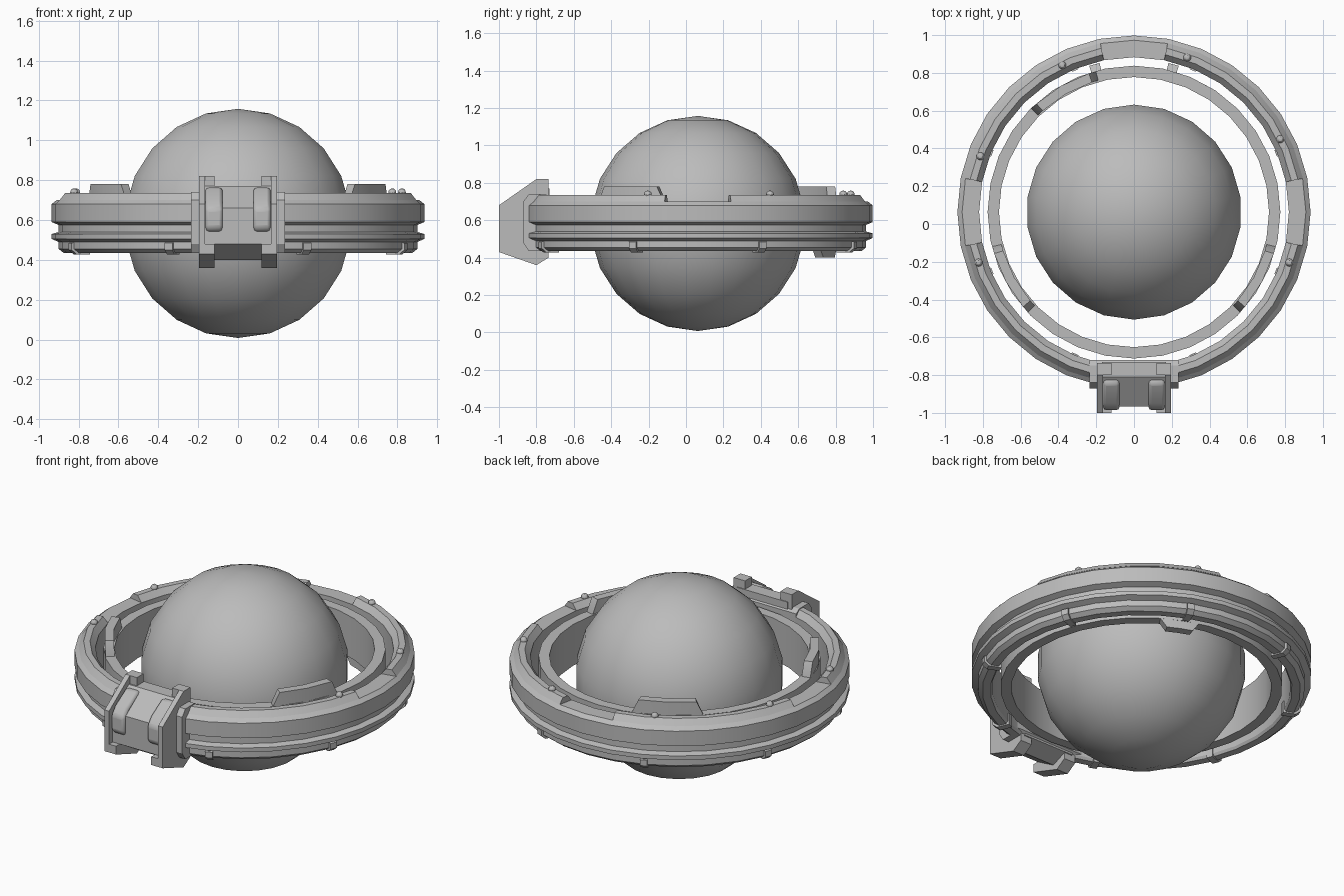
import bpy, bmesh, math
from mathutils import Matrix, Vector

if "Cube" in bpy.data.objects:
    bpy.data.objects.remove(bpy.data.objects["Cube"])

CY = 0.063  # ring and ball centre in y
grey = bpy.data.materials.new("grey")
grey.diffuse_color = (0.5, 0.5, 0.5, 1)
grey.use_nodes = True
grey.node_tree.nodes["Principled BSDF"].inputs["Base Color"].default_value = grey.diffuse_color


def finish(name, bm):
    bmesh.ops.recalc_face_normals(bm, faces=bm.faces)
    me = bpy.data.meshes.new(name)
    bm.to_mesh(me)
    bm.free()
    me.materials.append(grey)
    ob = bpy.data.objects.new(name, me)
    bpy.context.collection.objects.link(ob)
    return ob


def sweep(name, sections, closed):
    """Skin a list of equal point loops, capped unless closed."""
    bm = bmesh.new()
    loops = [[bm.verts.new(p) for p in s] for s in sections]
    n, m = len(loops), len(loops[0])
    for i in range(n if closed else n - 1):
        a, b = loops[i], loops[(i + 1) % n]
        for j in range(m):
            k = (j + 1) % m
            bm.faces.new((a[j], a[k], b[k], b[j]))
    if not closed:
        bm.faces.new(loops[0])
        bm.faces.new(loops[-1])
    return finish(name, bm)


def polar(r, deg, z):
    t = math.radians(deg)
    return (r * math.cos(t), CY + r * math.sin(t), z)


def ring(name, profile, steps=32):
    return sweep(name, [[polar(r, i * 360 / steps, z) for r, z in profile]
                        for i in range(steps)], True)


def arc(name, profile, a0, a1, steps):
    return sweep(name, [[polar(r, a0 + (a1 - a0) * i / steps, z) for r, z in profile]
                        for i in range(steps + 1)], False)


def prism(name, profile, x0, x1):
    """Side profile (y, z) extruded across x."""
    return sweep(name, [[(x, y, z) for y, z in profile] for x in (x0, x1)], False)


def rect(a0, a1, b0, b1):
    return [(a0, b0), (a1, b0), (a1, b1), (a0, b1)]


def tab(name, centre, half, r0, r1, base, tip, slope):
    """Curved trapezoid on the inner ring, narrower towards its tip."""
    secs = []
    for a, z in ((-half, base), (-half + slope, tip), (0, tip), (half - slope, tip), (half, base)):
        z = z if z != base else base + (tip - base) * 0.05
        secs.append([polar(r, centre + a, h) for r, h in rect(r0, r1, base, z)])
    return sweep(name, secs, False)


# Ball
bm = bmesh.new()
bmesh.ops.create_uvsphere(bm, u_segments=22, v_segments=11 * 2 // 2, radius=0.575)
bmesh.ops.translate(bm, verts=bm.verts, vec=(0, CY, 0.583))
finish("ball", bm)

# Outer ring with waist groove
ring("outer_ring", [(0.82, 0.70), (0.91, 0.70), (0.935, 0.68), (0.935, 0.59), (0.90, 0.575),
                    (0.90, 0.54), (0.935, 0.53), (0.935, 0.505), (0.90, 0.49), (0.90, 0.455),
                    (0.875, 0.435), (0.83, 0.435), (0.82, 0.45)])

# Raised rim between the notches at the back and sides
rim = [(0.82, 0.70), (0.85, 0.735), (0.885, 0.735), (0.912, 0.70)]
for a0, a1 in ((11.25, 78.75), (101.25, 168.75), (191.25, 270), (270, 348.75)):
    arc("raised_rim", rim, a0, a1, round((a1 - a0) / 11.25))

# Studs on the rim
for a in (26.5, 71, 116, 160, 198, 342):
    bm = bmesh.new()
    bmesh.ops.create_uvsphere(bm, u_segments=10, v_segments=6, radius=0.021)
    bmesh.ops.translate(bm, verts=bm.verts, vec=polar(0.865, a, 0.738))
    finish("stud", bm)

# Clips wrapped under the ring
clip = [(0.812, 0.50), (0.812, 0.428), (0.885, 0.428), (0.912, 0.45), (0.912, 0.485), (0.88, 0.49)]
for k in range(8):
    a = 22.5 + 45 * k
    arc("lower_clip", clip, a - 1.3, a + 1.3, 1)

# Inner ring, its upper tabs and lower lug
ring("inner_ring", rect(0.715, 0.775, 0.45, 0.70))
for a in (120, 208.5, 331.5):
    tab("upper_tab", a, 15, 0.722, 0.772, 0.69, 0.78, 3)
tab("lower_lug", 66, 8.5, 0.722, 0.772, 0.46, 0.40, 3)
for a in (75, 105):
    arc("spacer", [(0.77, 0.5), (0.81, 0.52), (0.81, 0.62), (0.77, 0.64)], a - 2, a + 2, 1)

# Clasp: collar behind, body in the middle
collar = [(-0.72, 0.46), (-0.72, 0.72), (-0.75, 0.74), (-0.84, 0.74), (-0.87, 0.70),
          (-0.87, 0.48), (-0.84, 0.435), (-0.75, 0.435)]
prism("clasp_collar", collar, -0.235, 0.235)
body = [(-0.73, 0.44), (-0.73, 0.77), (-0.81, 0.77), (-0.965, 0.66), (-0.965, 0.48), (-0.83, 0.40)]
prism("clasp_body", body, -0.17, 0.17)

cheek = [(-0.735, 0.40), (-0.735, 0.82), (-0.80, 0.82), (-1.0, 0.68), (-1.0, 0.43), (-0.80, 0.36)]
latch = [(-0.80, 0.58), (-0.80, 0.75), (-0.845, 0.765), (-0.95, 0.70), (-0.985, 0.655),
         (-0.985, 0.56), (-0.95, 0.53)]
for s in (-1, 1):
    # Side cheeks, top and bottom lugs, rounded latch tongues
    prism("clasp_cheek", cheek, s * 0.165, s * 0.195)
    prism("clasp_top_lug", rect(-0.80, -0.735, 0.70, 0.82), s * 0.118, s * 0.17)
    prism("clasp_bottom_lug", [(-0.735, 0.40), (-0.735, 0.48), (-1.0, 0.48), (-1.0, 0.43),
                               (-0.80, 0.36)], s * 0.118, s * 0.17)
    ob = prism("latch_tongue", latch, s * 0.078, s * 0.163)
    bev = ob.modifiers.new("bevel", "BEVEL")
    bev.width = 0.015
    bev.segments = 2

# Smooth curved surfaces, keep hard edges
for ob in bpy.data.objects:
    ob.select_set(True)
bpy.context.view_layer.objects.active = bpy.data.objects["ball"]
bpy.ops.object.shade_smooth_by_angle(angle=math.radians(30))
